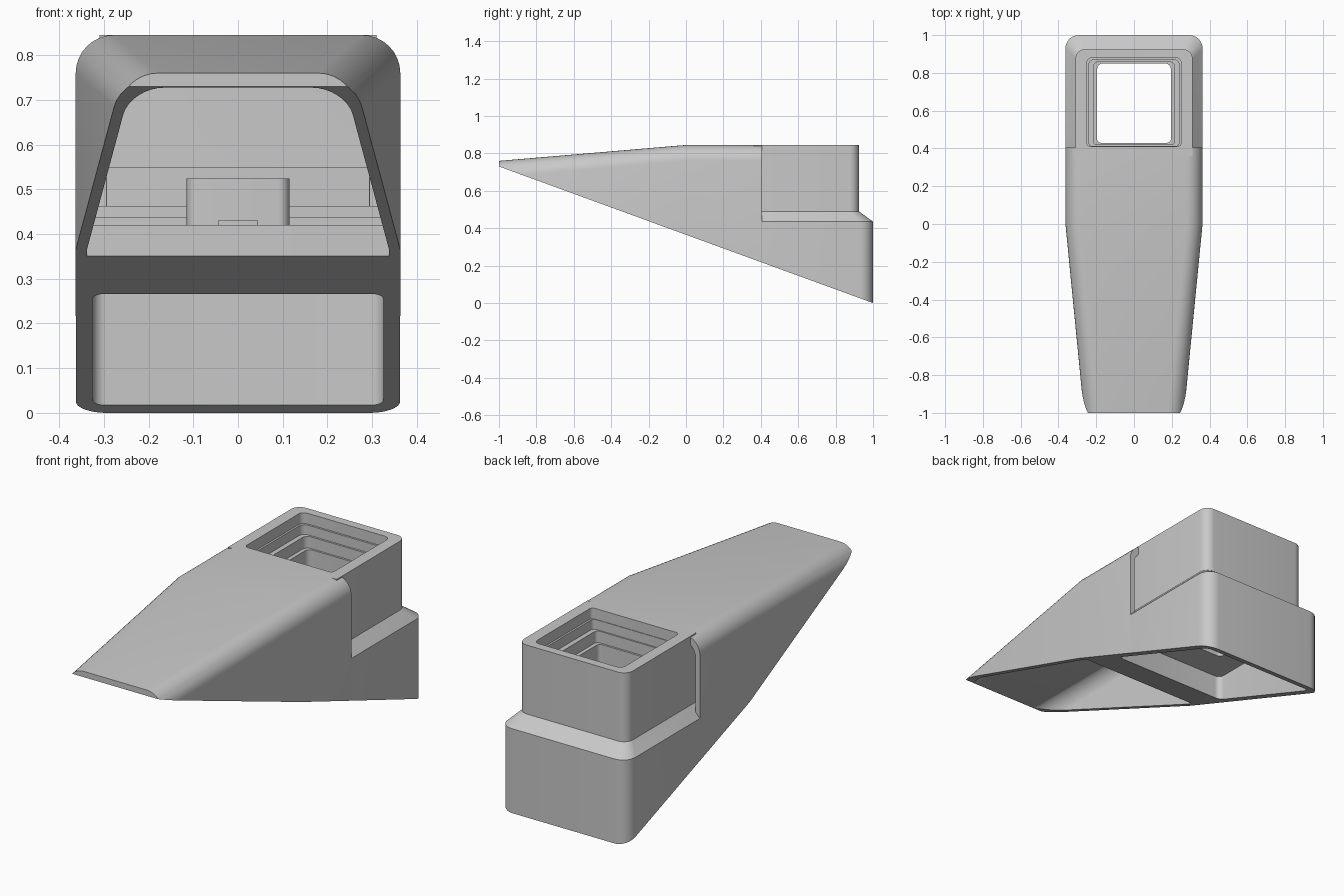
import bpy, bmesh
from math import sin, cos, pi

cube = bpy.data.objects.get("Cube")
if cube:
    bpy.data.objects.remove(cube, do_unlink=True)

grey = bpy.data.materials.new("light_grey_plastic")
grey.use_nodes = True
COLOUR = (0.58, 0.58, 0.58, 1)
grey.diffuse_color = COLOUR
grey.node_tree.nodes["Principled BSDF"].inputs["Base Color"].default_value = COLOUR


def loft(name, rings):
    """Closed solid through rings with equal point counts."""
    bm = bmesh.new()
    loops = [[bm.verts.new(p) for p in ring] for ring in rings]
    n = len(loops[0])
    for a, b in zip(loops, loops[1:]):
        for i in range(n):
            j = (i + 1) % n
            bm.faces.new((a[i], a[j], b[j], b[i]))
    bm.faces.new(loops[0])
    bm.faces.new(loops[-1])
    bmesh.ops.recalc_face_normals(bm, faces=bm.faces)
    mesh = bpy.data.meshes.new(name)
    bm.to_mesh(mesh)
    bm.free()
    obj = bpy.data.objects.new(name, mesh)
    bpy.context.collection.objects.link(obj)
    mesh.materials.append(grey)
    return obj


def arc(cx, cy, r, start, steps=8):
    return [(cx + r * cos(start + pi / 2 * i / steps),
             cy + r * sin(start + pi / 2 * i / steps)) for i in range(steps + 1)]


def plan(hx, y0, y1, z, r, front_r=0.002):
    """Horizontal rounded rectangle."""
    pts = arc(hx - r, y1 - r, r, 0) + arc(r - hx, y1 - r, r, pi / 2)
    f = front_r
    pts += arc(f - hx, y0 + f, f, pi) + arc(hx - f, y0 + f, f, 1.5 * pi)
    return [(x, y, z) for x, y in pts]


def arch(y, hx, top, r, bottom):
    """Upright section with rounded top corners."""
    pts = [(hx, bottom)] + arc(hx - r, top - r, r, 0)
    pts += arc(r - hx, top - r, r, pi / 2) + [(-hx, bottom)]
    return [(x, y, z) for x, z in pts]


def box(name, hx, y0, y1, z0, z1, r=0.002):
    return loft(name, [plan(hx, y0, y1, z, r, r) for z in (z0, z1)])


def activate(obj):
    bpy.ops.object.select_all(action="DESELECT")
    obj.select_set(True)
    bpy.context.view_layer.objects.active = obj


def cut(obj, *cutters):
    activate(obj)
    for c in cutters:
        mod = obj.modifiers.new("cut", "BOOLEAN")
        mod.operation = "DIFFERENCE"
        mod.solver = "EXACT"
        mod.object = c
        bpy.ops.object.modifier_apply(modifier=mod.name)


# Cutters: sloping underside, hood cavity, rear chamber, stepped well
slope = loft("slope_cutter", [[(x, -2, 1.095), (x, 2, -0.365), (x, 2, -3), (x, -2, -3)]
                              for x in (-2, 2)])
cavity = loft("cavity_cutter", [arch(-1.1, 0.23, 0.718, 0.075, -0.5),
                                arch(0, 0.338, 0.815, 0.075, -0.5),
                                arch(0.45, 0.338, 0.815, 0.075, -0.5)])
chamber = box("chamber_cutter", 0.325, 0.27, 0.953, -0.5, 0.39, 0.03)
well = loft("well_cutter", [plan(hx, y0, y1, z, 0.03, 0.02) for hx, y0, y1, z in (
    (0.195, 0.43, 0.85, 0.3), (0.195, 0.43, 0.85, 0.68),
    (0.215, 0.42, 0.86, 0.68), (0.215, 0.42, 0.86, 0.74),
    (0.24, 0.413, 0.87, 0.74), (0.24, 0.413, 0.87, 0.79),
    (0.25, 0.41, 0.88, 0.79), (0.25, 0.41, 0.88, 0.95))])

# Tapered hood shell
hood = loft("hood", [arch(-1, 0.265, 0.76, 0.085, -0.2),
                     arch(0, 0.363, 0.845, 0.085, -0.2),
                     arch(0.405, 0.363, 0.845, 0.085, -0.2)])
cut(hood, cavity, slope)

# Rear housing: wide base, sloping shoulder, narrow tower
housing = loft("rear_housing", [plan(0.3628, 0.36, 1, -0.2, 0.07),
                                plan(0.3628, 0.36, 1, 0.435, 0.07),
                                plan(0.31, 0.36, 0.925, 0.49, 0.05),
                                plan(0.31, 0.36, 0.925, 0.845, 0.05)])
cut(housing, well, chamber, slope)

# Solid divider between the hood opening and the rear chamber
divider = box("divider", 0.35, 0.04, 0.4, -0.2, 0.42)
cut(divider, chamber, slope)

# Steps against the tower front, and the small block on the divider
parts = [hood, housing, divider,
         box("low_step", 0.345, 0.3, 0.4, 0.41, 0.437),
         box("middle_step", 0.345, 0.325, 0.4, 0.43, 0.463),
         box("tall_step", 0.295, 0.345, 0.38, 0.45, 0.55),
         box("sensor_block", 0.115, 0.23, 0.37, 0.415, 0.524, 0.025),
         box("sensor_tab", 0.045, 0.222, 0.24, 0.415, 0.43)]

for c in (slope, cavity, chamber, well):
    bpy.data.objects.remove(c, do_unlink=True)
for p in parts:
    activate(p)
    bpy.ops.object.shade_smooth_by_angle()
